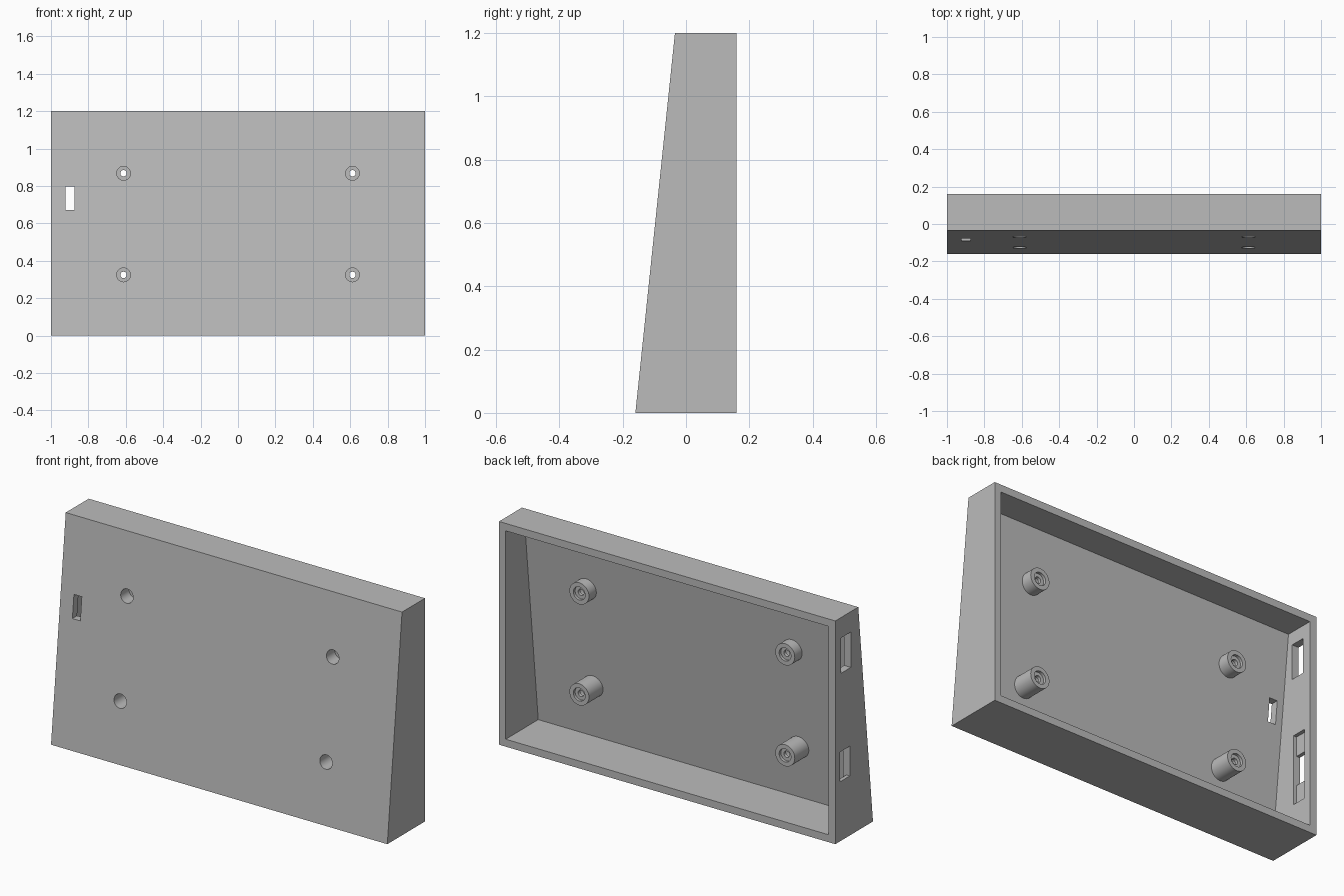
import bpy, bmesh, math
from mathutils import Matrix, Vector

cube = bpy.data.objects.get("Cube")
if cube:
    bpy.data.objects.remove(cube, do_unlink=True)

HEIGHT, BACK, WALL = 1.2, 0.16, 0.04
FOOT, BROW = -0.16, -0.035      # front edge at the bottom and at the top
TIP, WEB = 0.033, 0.0           # standoff end, floor of the screw recess

grey = bpy.data.materials.new("case grey")
grey.use_nodes = True
grey.diffuse_color = (0.5, 0.5, 0.5, 1)
grey.node_tree.nodes["Principled BSDF"].inputs["Base Color"].default_value = (0.5, 0.5, 0.5, 1)


def front_y(z):
    return FOOT + (BROW - FOOT) * z / HEIGHT


def add_object(name, bm):
    bmesh.ops.recalc_face_normals(bm, faces=bm.faces)
    mesh = bpy.data.meshes.new(name)
    bm.to_mesh(mesh)
    bm.free()
    mesh.materials.append(grey)
    ob = bpy.data.objects.new(name, mesh)
    bpy.context.collection.objects.link(ob)
    return ob


def wedge(name, half_width, profile):
    """Extrude a (y, z) outline across x."""
    bm = bmesh.new()
    face = bm.faces.new([bm.verts.new((-half_width, y, z)) for y, z in profile])
    ext = bmesh.ops.extrude_face_region(bm, geom=[face])
    verts = [v for v in ext["geom"] if isinstance(v, bmesh.types.BMVert)]
    bmesh.ops.translate(bm, verts=verts, vec=(2 * half_width, 0, 0))
    return add_object(name, bm)


def box(name, low, high):
    low, high = Vector(low), Vector(high)
    bm = bmesh.new()
    bmesh.ops.create_cube(bm, size=1, matrix=Matrix.Translation((low + high) / 2)
                          @ Matrix.Diagonal((*(high - low), 1)))
    return add_object(name, bm)


def cylinder(name, x, z, radius, y0, y1):
    bm = bmesh.new()
    bmesh.ops.create_cone(bm, cap_ends=True, segments=40, radius1=radius, radius2=radius,
                          depth=y1 - y0, matrix=Matrix.Translation((x, (y0 + y1) / 2, z))
                          @ Matrix.Rotation(math.pi / 2, 4, 'X'))
    return add_object(name, bm)


def combine(target, tool, operation):
    """Apply a boolean and discard the helper."""
    tool.hide_render = True
    mod = target.modifiers.new(operation, 'BOOLEAN')
    mod.operation, mod.solver, mod.object = operation, 'EXACT', tool
    bpy.context.view_layer.objects.active = target
    bpy.ops.object.modifier_apply(modifier=mod.name)
    bpy.data.objects.remove(tool, do_unlink=True)


# Sloped case, hollow and open at the back
case = wedge("case_shell", 1.0, [(FOOT, 0), (BACK, 0), (BACK, HEIGHT), (BROW, HEIGHT)])
low, top = WALL, HEIGHT - WALL
cavity = wedge("cavity", 1 - WALL, [(front_y(low) + WALL, low), (BACK + 0.1, low),
                                    (BACK + 0.1, top), (front_y(top) + WALL, top)])
combine(case, cavity, 'DIFFERENCE')

# Four screw standoffs with a front recess, a tip recess and a through hole
for x in (-0.612, 0.612):
    for z in (0.325, 0.868):
        y = front_y(z)
        combine(case, cylinder("standoff", x, z, 0.058, y + WALL / 2, TIP), 'UNION')
        for radius, y0, y1 in ((0.037, y - 0.05, WEB), (0.035, TIP - 0.015, TIP + 0.05),
                               (0.017, y - 0.06, TIP + 0.06)):
            combine(case, cylinder("bore", x, z, radius, y0, y1), 'DIFFERENCE')

# Front slot, two side openings, and the inner pocket around the lower one
for start, end in (((-0.922, -0.3, 0.672), (-0.875, 0.0, 0.797)),
                   ((-1.1, 0.028, 0.9), (-0.9, 0.11, 1.09)),
                   ((-1.1, 0.037, 0.32), (-0.9, 0.118, 0.48)),
                   ((-0.98, 0.037, 0.207), (-0.9, 0.118, 0.586))):
    combine(case, box("slot", start, end), 'DIFFERENCE')

# Smooth round walls, sharp edges elsewhere
bpy.ops.object.select_all(action='DESELECT')
case.select_set(True)
bpy.context.view_layer.objects.active = case
bpy.ops.object.shade_smooth_by_angle(angle=math.radians(30))
